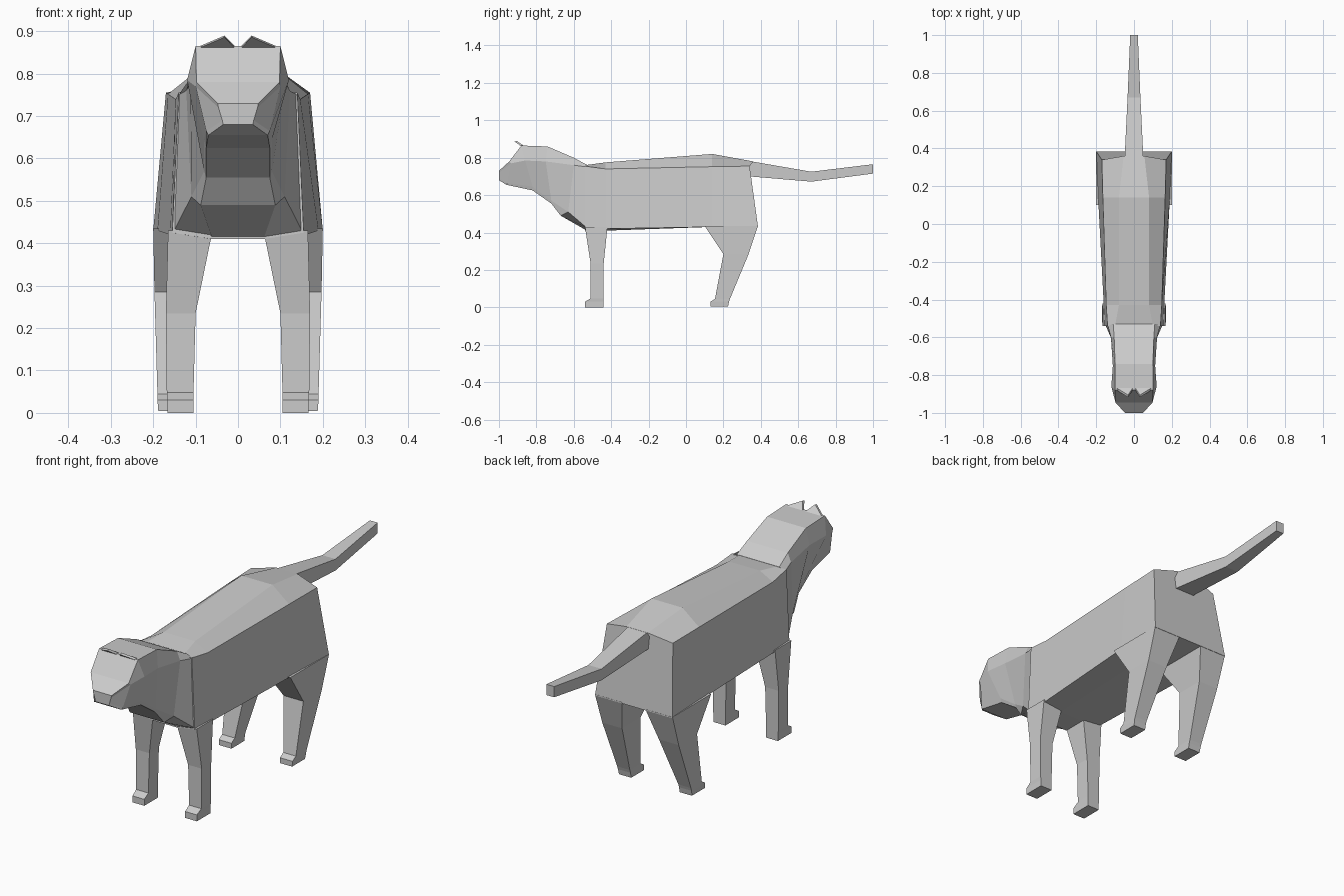
import bpy
import bmesh

if "Cube" in bpy.data.objects:
    bpy.data.objects.remove(bpy.data.objects["Cube"], do_unlink=True)

fur = bpy.data.materials.new("plain grey")
fur.use_nodes = True
GREY = (0.6, 0.6, 0.6, 1)
fur.diffuse_color = GREY
fur.node_tree.nodes["Principled BSDF"].inputs["Base Color"].default_value = GREY


def loft(name, rings):
    """Skin a chain of closed rings and cap both ends."""
    bm = bmesh.new()
    loops = [[bm.verts.new(p) for p in ring] for ring in rings]
    for a, b in zip(loops, loops[1:]):
        for i in range(len(a)):
            j = (i + 1) % len(a)
            bm.faces.new((a[i], a[j], b[j], b[i]))
    bm.faces.new(loops[0])
    bm.faces.new(loops[-1])
    bmesh.ops.recalc_face_normals(bm, faces=bm.faces)
    mesh = bpy.data.meshes.new(name)
    bm.to_mesh(mesh)
    bm.free()
    mesh.materials.append(fur)
    obj = bpy.data.objects.new(name, mesh)
    bpy.context.collection.objects.link(obj)
    return obj


def mirrored(half):
    """Close a right-hand half ring with its mirror image."""
    return list(half) + [(-x, y, z) for x, y, z in reversed(half)]


def box_ring(x0, x1, y0, y1, z):
    return [(x0, y0, z), (x1, y0, z), (x1, y1, z), (x0, y1, z)]


# Torso: back, flank edge, hip line, belly
loft("torso", [mirrored(r) for r in (
    [(.10, -.54, .76), (.14, -.54, .755), (.155, -.54, .425), (.06, -.54, .41)],
    [(.08, -.43, .775), (.147, -.43, .74), (.16, -.43, .42), (.06, -.43, .41)],
    [(.08, .14, .82), (.165, .14, .752), (.19, .14, .43), (.06, .14, .43)],
    [(.055, .36, .78), (.17, .34, .755), (.2, .385, .43), (.06, .385, .43)],
)])

# Neck and head: crown, cheek, jaw, throat
loft("neck_and_head", [mirrored(r) for r in (
    [(.11, -.53, .762), (.14, -.53, .75), (.153, -.53, .425), (.06, -.53, .41)],
    [(.105, -.6, .80), (.122, -.6, .76), (.11, -.63, .51), (.088, -.67, .49)],
    [(.10, -.74, .86), (.112, -.75, .78), (.08, -.72, .57), (.075, -.72, .555)],
    [(.10, -.88, .865), (.12, -.86, .785), (.08, -.82, .645), (.075, -.82, .625)],
    [(.098, -.945, .78), (.1, -.935, .77), (.075, -.955, .665), (.07, -.96, .655)],
    [(.048, -1, .73), (.046, -1, .72), (.037, -1, .69), (.035, -1, .68)],
)])

# Tail
loft("tail", [mirrored([(w, y, top), (w, y, low)]) for w, y, top, low in (
    (.05, .34, .782, .70), (.034, .67, .725, .672), (.02, 1, .765, .715))])

# Legs: inner x, outer x, front y, back y, z
FRONT = ((.06, .165, -.54, -.42, .43), (.1, .17, -.51, -.44, .235),
         (.105, .168, -.51, -.44, .048), (.105, .166, -.54, -.44, .03),
         (.105, .166, -.54, -.44, 0))
HIND = ((.06, .2, .10, .385, .435), (.095, .197, .2, .335, .285),
        (.125, .19, .155, .235, .045), (.125, .19, .13, .23, .03),
        (.125, .188, .13, .225, .005))

for side, s in (("left", 1), ("right", -1)):
    for part, rows in (("front_leg", FRONT), ("hind_leg", HIND)):
        loft(f"{side}_{part}", [box_ring(s * a, s * b, c, d, z) for a, b, c, d, z in rows])
    # Ear: a thin forward-leaning triangle
    ear = [(s * .005, -.865, .862), (s * .097, -.865, .862), (s * .032, -.905, .89)]
    loft(f"{side}_ear", [ear, [(x, y - .012, z - .004) for x, y, z in ear]])
